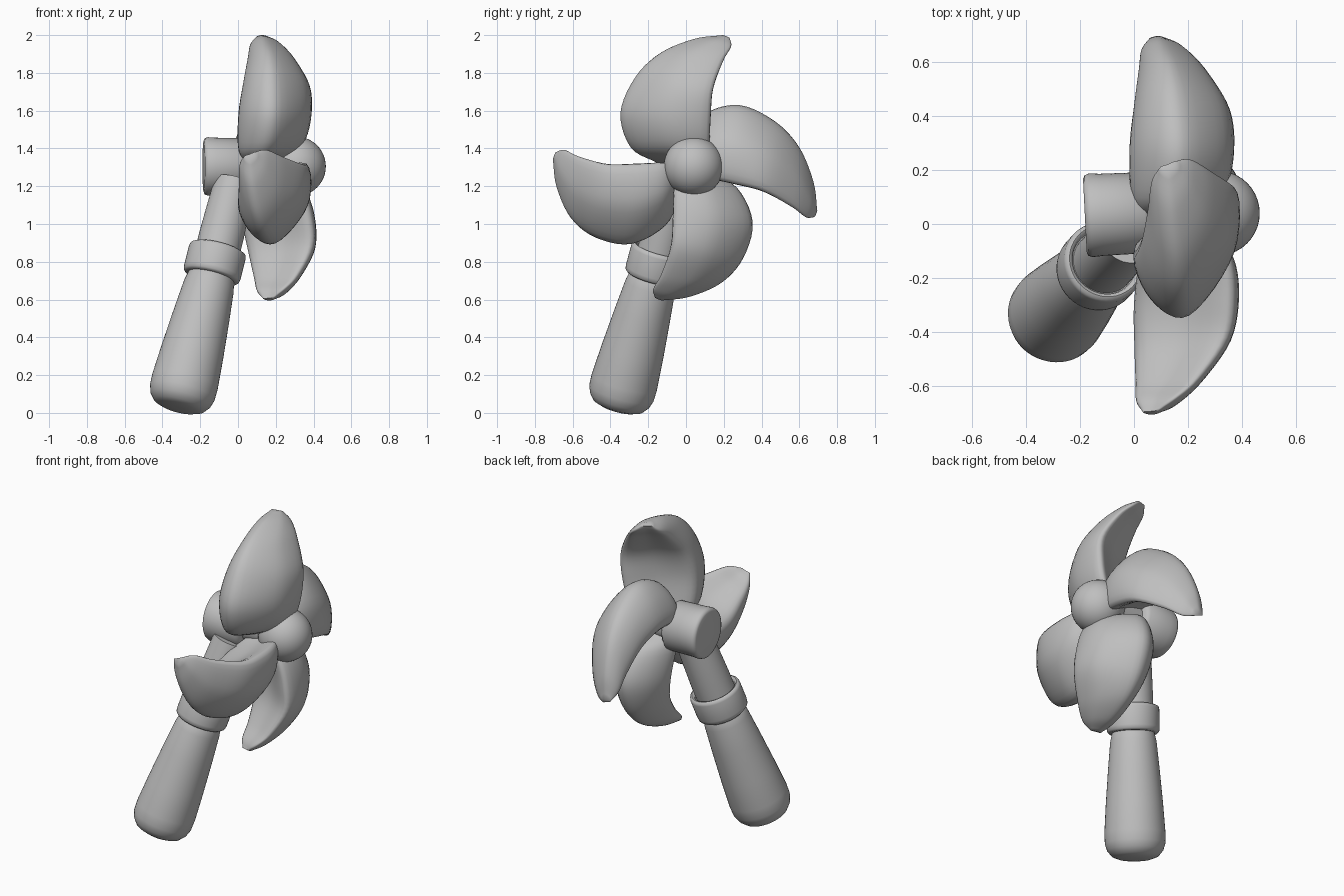
import bpy, bmesh, math
from mathutils import Vector, Matrix

if "Cube" in bpy.data.objects:
    bpy.data.objects.remove(bpy.data.objects["Cube"], do_unlink=True)

grey = bpy.data.materials.new("plain_grey")
grey.use_nodes = True
grey.diffuse_color = (0.52, 0.52, 0.52, 1)
grey.node_tree.nodes["Principled BSDF"].inputs["Base Color"].default_value = grey.diffuse_color


def finish(name, bm, angle=50):
    bmesh.ops.recalc_face_normals(bm, faces=bm.faces)
    mesh = bpy.data.meshes.new(name)
    bm.to_mesh(mesh)
    bm.free()
    mesh.materials.append(grey)
    obj = bpy.data.objects.new(name, mesh)
    bpy.context.collection.objects.link(obj)
    bpy.ops.object.select_all(action="DESELECT")
    obj.select_set(True)
    bpy.context.view_layer.objects.active = obj
    bpy.ops.object.shade_smooth_by_angle(angle=math.radians(angle))


def skin(bm, rings):
    """Join closed rings of points into a capped tube."""
    loops = [[bm.verts.new(p) for p in ring] for ring in rings]
    n = len(loops[0])
    for a, b in zip(loops, loops[1:]):
        for i in range(n):
            j = (i + 1) % n
            bm.faces.new((a[i], a[j], b[j], b[i]))
    bm.faces.new(loops[0])
    bm.faces.new(loops[-1])


def lathe(name, base, axis, profile, sides=48):
    """Turn a (radius, distance) profile around an axis."""
    turn = Vector((0, 0, 1)).rotation_difference(axis).to_matrix()
    angles = [math.tau * i / sides for i in range(sides)]
    bm = bmesh.new()
    skin(bm, [[base + turn @ Vector((r * math.cos(a), r * math.sin(a), t)) for a in angles]
              for r, t in profile])
    finish(name, bm)


def spline(points, steps, closed=False):
    """Smooth curve through the points."""
    if closed:
        pts = [points[-1]] + points + points[:2]
    else:
        pts = [2 * points[0] - points[1]] + points + [2 * points[-1] - points[-2]]
    out = []
    for a, b, c, d in zip(pts, pts[1:], pts[2:], pts[3:]):
        for k in range(steps):
            t = k / steps
            out.append(0.5 * (2 * b + (c - a) * t + (2 * a - 5 * b + 4 * c - d) * t * t
                              + (3 * b - a - 3 * c + d) * t ** 3))
    return out if closed else out + [points[-1]]


# Leaning handle, collar and neck share one axis
foot = Vector((-0.316, -0.364, 0.024))
lean = Vector((0.25, 0.27, 1)).normalized()
lathe("handle", foot, lean, [(0.03, 0), (0.1, 0.003), (0.137, 0.018), (0.163, 0.05),
                             (0.176, 0.09), (0.178, 0.15), (0.167, 0.32), (0.15, 0.53),
                             (0.135, 0.69), (0.122, 0.75), (0.1, 0.78)])
lathe("collar", foot, lean, [(0.1, 0.74), (0.14, 0.74), (0.151, 0.75), (0.154, 0.77),
                             (0.154, 0.88), (0.15, 0.895), (0.138, 0.902), (0.126, 0.896),
                             (0.122, 0.88), (0.09, 0.88)])
lathe("neck", foot, lean, [(0.118, 0.83), (0.118, 0.98), (0.114, 1.13), (0.108, 1.28)])

# Motor housing, shaft and nose ball lie nearly along x
hub = Vector((0, 0.04, 1.305))
along = Vector((1, 0.05, 0)).normalized()
lathe("motor", hub, along, [(0.05, -0.182), (0.135, -0.182), (0.149, -0.176), (0.155, -0.16),
                            (0.152, -0.12), (0.15, 0.04), (0.13, 0.06), (0.06, 0.06)])
lathe("shaft", hub, along, [(0.1, 0), (0.1, 0.3)])
bm = bmesh.new()
bmesh.ops.create_uvsphere(bm, u_segments=40, v_segments=24, radius=0.158,
                          matrix=Matrix.Translation(hub + Vector((0.307, 0, 0))))
finish("nose_ball", bm)

# Three rails of a blade as (x, sideways, outward): front ridge, belly and back ridge
ridge = [(0.25, 0.03, 0.02), (0.32, 0.045, 0.12), (0.355, 0.055, 0.26), (0.355, 0.07, 0.41),
         (0.275, 0.125, 0.56), (0.2, 0.17, 0.635), (0.14, 0.165, 0.68)]
belly = [(0.12, -0.14, 0.02), (0.17, -0.285, 0.1), (0.195, -0.36, 0.28), (0.185, -0.305, 0.47),
         (0.16, -0.19, 0.6), (0.135, -0.02, 0.675), (0.12, 0.13, 0.695)]
back = [(0.04, -0.03, 0.02), (0, -0.08, 0.1), (0, -0.12, 0.28), (0.025, -0.08, 0.44),
        (0.045, 0.02, 0.57), (0.055, 0.1, 0.64), (0.085, 0.145, 0.685)]


def blade(name, quarter, shift, sweep, tilt, widen=0):
    turn = Matrix.Rotation(quarter * math.pi / 2, 3, "X")
    rails = [spline([Vector(p) for p in rail], 5) for rail in (ridge, belly, back)]
    rings = []
    for r, b, k in zip(*rails):
        r = r + Vector((0, widen * (1 - r.z / 0.69), 0))
        centre = (r + b + k) / 3
        front_mid, rear_mid = (r + b) / 2, (b + k) / 2
        # rounded front and rear, flat side between the two ridges
        section = [r, front_mid + (front_mid - centre) * 0.95, b,
                   rear_mid + (rear_mid - centre) * 0.5, k, (k + r) / 2]
        ring = []
        for p in spline(section, 6, closed=True):
            p = p + Vector(shift) + Vector((tilt * p.z, sweep * p.z, 0))
            ring.append(turn @ p + Vector((0, 0, 1.26)))
        rings.append(ring)
    bm = bmesh.new()
    skin(bm, rings)
    finish(name, bm, 80)


blade("blade_top", 0, (0.005, -0.01, 0.045), 0.11, 0.01, 0.09)
blade("blade_back", -1, (0, -0.05, 0), 0.16, -0.04)
blade("blade_bottom", 2, (0.015, 0.02, -0.03), -0.03, 0.05)
blade("blade_front", 1, (0.045, 0.03, 0.01), -0.11, -0.14)
